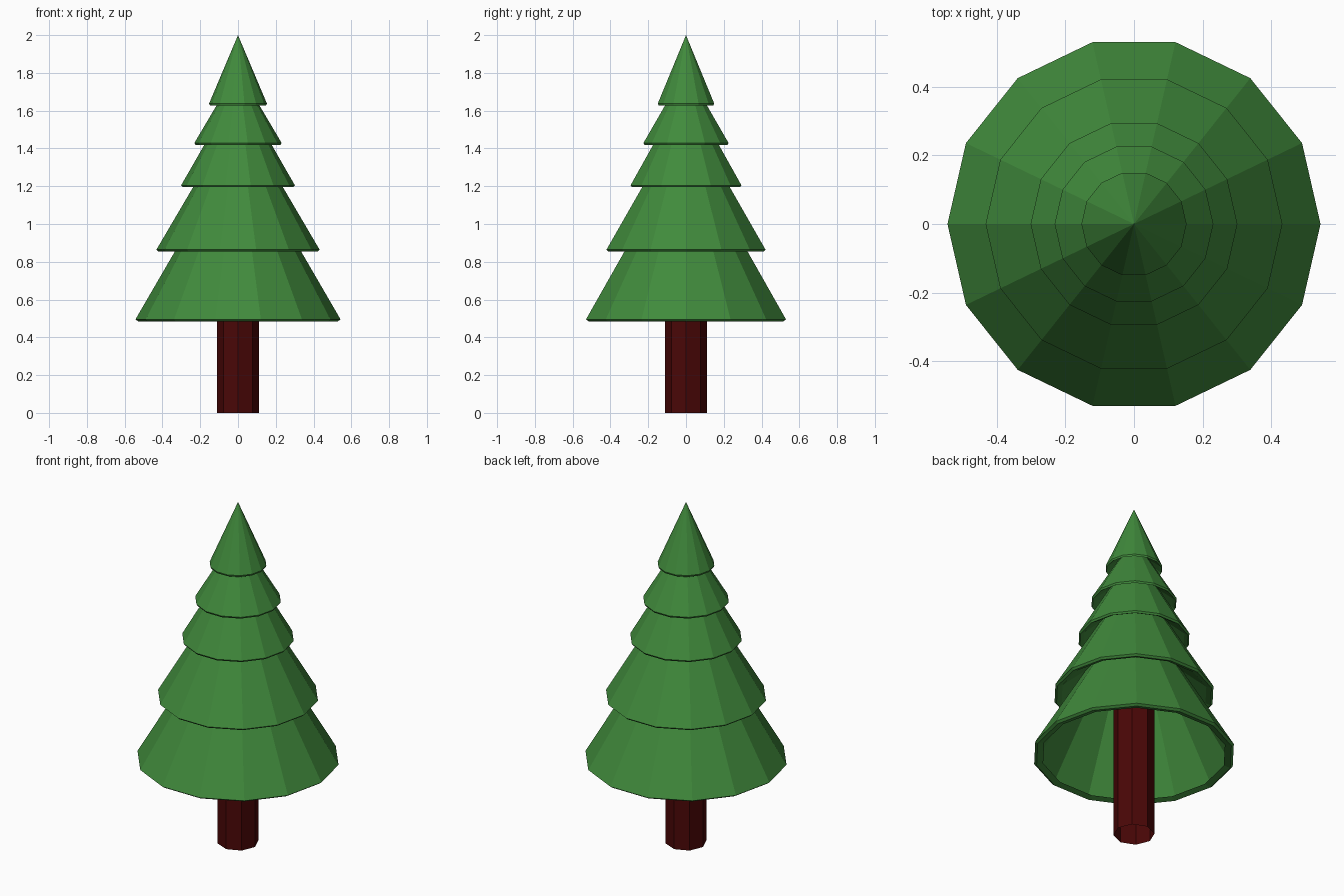
import bpy, bmesh
from math import cos, sin, tau

if "Cube" in bpy.data.objects:
    bpy.data.objects.remove(bpy.data.objects["Cube"])


def material(name, color):
    mat = bpy.data.materials.new(name)
    mat.diffuse_color = (*color, 1)
    mat.use_nodes = True
    mat.node_tree.nodes["Principled BSDF"].inputs["Base Color"].default_value = mat.diffuse_color
    return mat


def lathe(name, profile, sides, mat):
    """Spin an (r, z) profile, listed top to bottom, into a flat-shaded surface."""
    bm = bmesh.new()
    rings = []
    for r, z in profile:
        n = sides if r > 0 else 1
        rings.append([bm.verts.new((r * cos(tau * i / sides), r * sin(tau * i / sides), z))
                      for i in range(n)])
    for a, b in zip(rings, rings[1:]):
        for i in range(sides):
            j = (i + 1) % sides
            if len(a) == 1:
                bm.faces.new((a[0], b[i], b[j]))
            else:
                bm.faces.new((a[i], b[i], b[j], a[j]))
    mesh = bpy.data.meshes.new(name)
    bm.to_mesh(mesh)
    bm.free()
    mesh.materials.append(mat)
    obj = bpy.data.objects.new(name, mesh)
    bpy.context.collection.objects.link(obj)
    return obj


green = material("needles", (0.052, 0.255, 0.045))
bark = material("bark", (0.068, 0.002, 0.002))

# Open octagonal trunk tube ending just inside the lowest tier
lathe("trunk", [(0.11, 1.0), (0.11, 0)], 8, bark)

# Branches as one continuous skin: each tier flares out, folds its rim under,
# then tucks up inside to meet the next tier (radius, rim height, apex height)
tiers = [(0.153, 1.638, 2.0), (0.231, 1.429, 1.82), (0.301, 1.205, 1.73),
         (0.432, 0.864, 1.60), (0.543, 0.495, 1.43)]
profile = [(0, 2.0)]
for k, (r, z, top) in enumerate(tiers):
    if k:
        # tuck height inside the tier above
        r_up, z_up, _ = tiers[k - 1]
        z_tuck = z_up + 0.25 * r_up
        profile.append((r * (top - z_tuck) / (top - z), z_tuck))
    profile += [(r, z), (r * 0.975, z - 0.01), (r * 0.91, z)]
lathe("branches", profile, 14, green)
